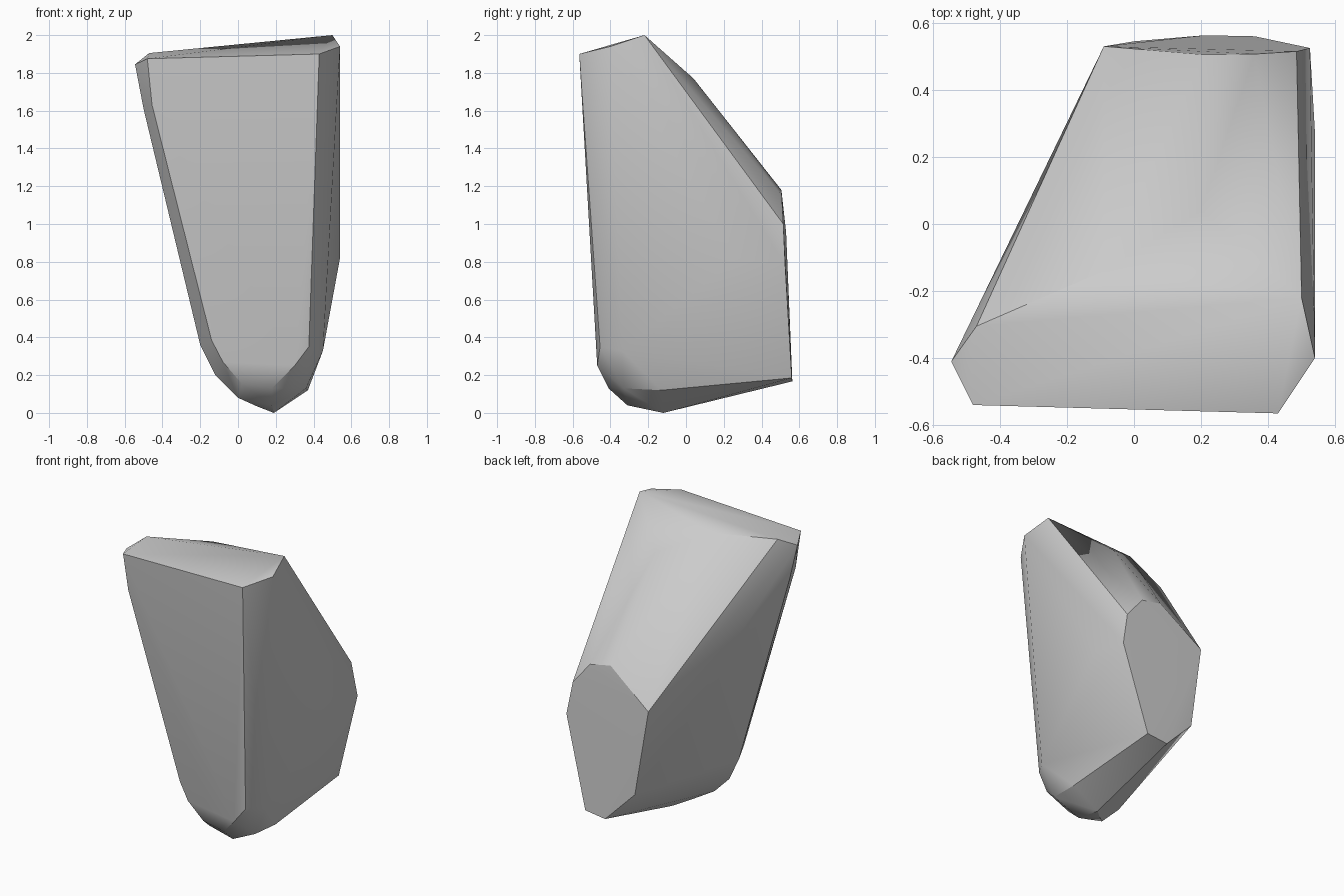
import bpy
import bmesh
import math

default_cube = bpy.data.objects.get("Cube")
if default_cube:
    bpy.data.objects.remove(default_cube, do_unlink=True)


def make_material(name, color):
    """One flat colour, for the viewport and for renders."""
    material = bpy.data.materials.new(name)
    material.use_nodes = True
    material.diffuse_color = color
    shader = material.node_tree.nodes["Principled BSDF"]
    shader.inputs["Base Color"].default_value = color
    shader.inputs["Roughness"].default_value = 0.9
    return material


def make_hull(name, corner_groups, material, sharp_angle):
    """A chipped stone: the convex hull around groups of corner points."""
    bm = bmesh.new()
    for group in corner_groups:
        for corner in group:
            bm.verts.new(corner)
    result = bmesh.ops.convex_hull(bm, input=bm.verts[:], use_existing_faces=False)
    # Drop any corner swallowed by the hull
    leftovers = set(result["geom_interior"]) | set(result["geom_unused"])
    loose = [item for item in leftovers if isinstance(item, bmesh.types.BMVert)]
    if loose:
        bmesh.ops.delete(bm, geom=loose, context="VERTS")
    bmesh.ops.recalc_face_normals(bm, faces=bm.faces[:])

    mesh = bpy.data.meshes.new(name)
    bm.to_mesh(mesh)
    bm.free()
    mesh.materials.append(material)
    stone = bpy.data.objects.new(name, mesh)
    bpy.context.collection.objects.link(stone)

    # Soft facets, crisp main ridges
    bpy.ops.object.select_all(action="DESELECT")
    stone.select_set(True)
    bpy.context.view_layer.objects.active = stone
    bpy.ops.object.shade_smooth_by_angle(angle=sharp_angle)
    return stone


# Slanted cap at the top
cap = [(-.545, -.41, 1.845), (-.48, -.54, 1.875), (.43, -.565, 1.9),
       (.54, -.4, 1.94), (.5, -.22, 2), (-.47, -.305, 1.905)]

# Ridge where the cap rolls over into the back slope
back_ridge = [(-.09, -.14, 1.91), (.2, .04, 1.77)]

# Flat chipped facet on the back
back_facet = [(.525, .525, .78), (.485, .515, 1), (.36, .507, 1.15),
              (.21, .505, 1.18), (-.09, .53, .957), (0, .545, .38),
              (.21, .563, .167), (.36, .56, .185)]

# Bevelled edge running down the right-hand side of the stone
left_edge = [(-.5, -.39, 1.61), (-.455, -.52, 1.63),
             (-.2, -.28, .36), (-.14, -.42, .385)]

# Broad flank on the +x side
flank = [(.54, .27, .82), (.45, -.34, .33), (.375, -.455, .35)]

# Rounded tip at the bottom
tip = [(-.12, -.29, .2), (-.08, -.42, .27), (0, -.305, .08),
       (.02, -.4, .155), (.1, -.21, .035), (.19, -.12, 0),
       (.18, -.31, .04), (.18, -.41, .13), (.3, -.47, .25),
       (.36, -.33, .13), (.37, -.13, .12)]

stone_grey = make_material("stone grey", (.6, .6, .6, 1))
make_hull("rock", [cap, back_ridge, back_facet, left_edge, flank, tip],
          stone_grey, math.radians(30))
